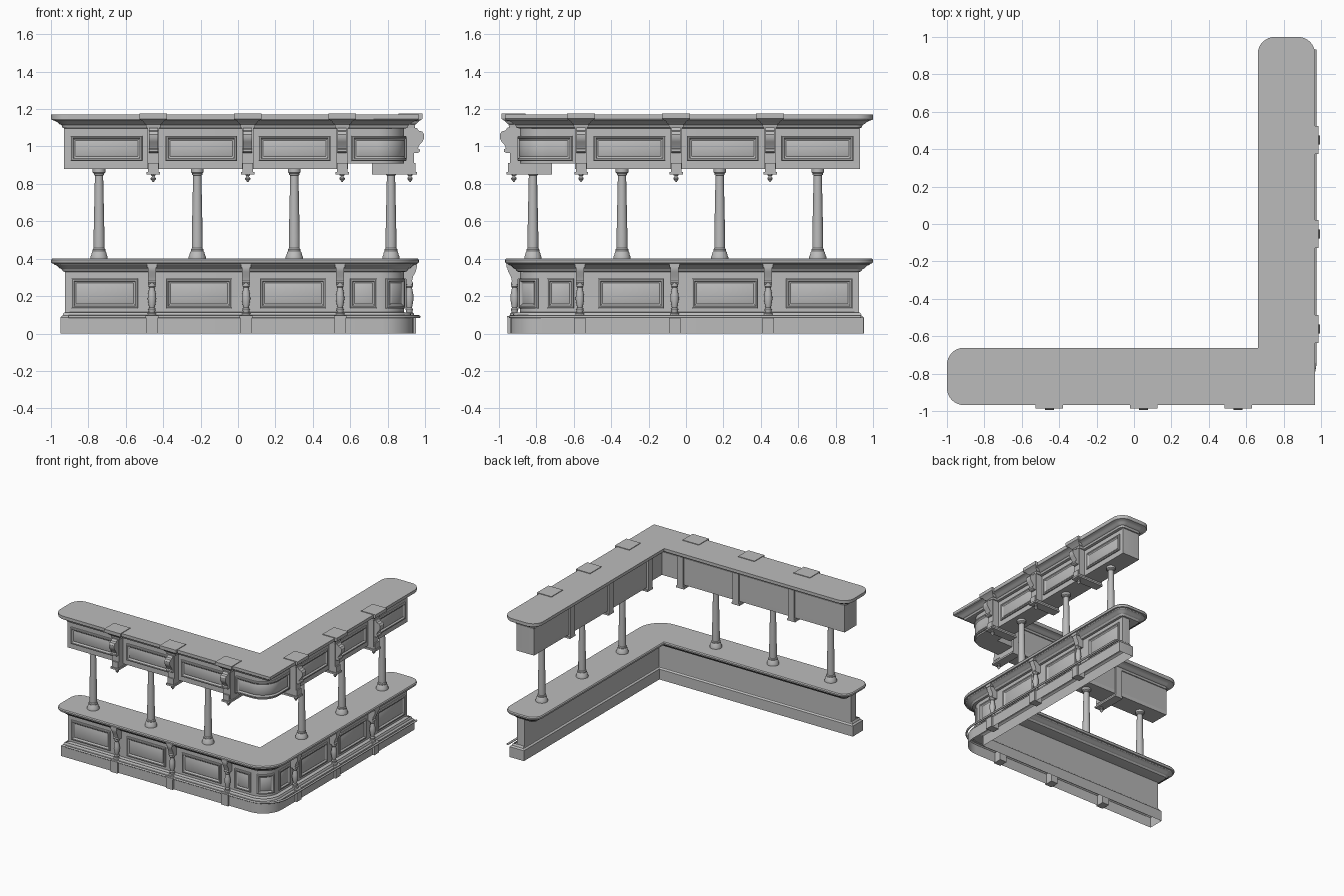
import bpy, bmesh, math
from mathutils import Matrix, Vector

cube = bpy.data.objects.get("Cube")
if cube:
    bpy.data.objects.remove(cube)

grey = bpy.data.materials.new("plain grey")
grey.use_nodes = True
grey.diffuse_color = (0.5, 0.5, 0.5, 1)
grey.node_tree.nodes["Principled BSDF"].inputs["Base Color"].default_value = (0.5, 0.5, 0.5, 1)

# Face plane of both cabinets, and the radius of their rounded outer corner
FACE, RAD = 0.888, 0.14
CENTRE = FACE - RAD
HALF_ARC = RAD * math.pi / 4
RIGHT_WING = Matrix.Rotation(math.pi / 2, 4, "Z")


def finish(name, bm):
    bmesh.ops.recalc_face_normals(bm, faces=bm.faces)
    mesh = bpy.data.meshes.new(name)
    bm.to_mesh(mesh)
    bm.free()
    mesh.materials.append(grey)
    for p in mesh.polygons:
        p.use_smooth = True
    mesh.set_sharp_from_angle(angle=math.radians(30))
    obj = bpy.data.objects.new(name, mesh)
    bpy.context.collection.objects.link(obj)
    return obj


def loft(name, rings, caps=True):
    """Skin a stack of closed rings that have equal point counts."""
    bm = bmesh.new()
    loops = [[bm.verts.new(p) for p in ring] for ring in rings]
    n = len(loops[0])
    for a, b in zip(loops, loops[1:]):
        for k in range(n):
            bm.faces.new((a[k], a[(k + 1) % n], b[(k + 1) % n], b[k]))
    if caps:
        bm.faces.new(loops[0])
        bm.faces.new(loops[-1])
    return finish(name, bm)


def l_outline(outer, inner, end, z, corner, end_r, steps=8):
    """L-shaped ring with filleted corners."""
    small = 0.0005
    pts = [(-end, -outer, end_r), (outer, -outer, corner), (outer, end, end_r),
           (inner, end, end_r), (inner, -inner, small), (-end, -inner, end_r)]
    ring = []
    for k, (x, y, r) in enumerate(pts):
        p, r = Vector((x, y)), max(r, small)
        d1 = (Vector(pts[k - 1][:2]) - p).normalized()
        d2 = (Vector(pts[(k + 1) % 6][:2]) - p).normalized()
        c = p + r * (d1 + d2)
        for j in range(steps + 1):
            a = j / steps * math.pi / 2
            q = c - r * (d2 * math.cos(a) + d1 * math.sin(a))
            ring.append((q.x, q.y, z))
    return ring


def l_solid(name, outer, inner, end, profile, corner=0, end_r=0, caps=True):
    """Profile is a list of (inward offset, height)."""
    return loft(name, [l_outline(outer - d, inner + d, end - d, z,
                                 max(corner - d, 0), max(end_r - d, 0)) for d, z in profile], caps)


def lathe(name, profile, x, y, segs=20):
    return loft(name, [[(x + r * math.cos(math.tau * k / segs), y + r * math.sin(math.tau * k / segs), z)
                        for k in range(segs)] for r, z in profile])


def extrude(name, profile, x, half):
    """Side profile of (projection, height) given a width along x."""
    return loft(name, [[(x + s * half, -p, z) for p, z in profile] for s in (-1, 1)])


def block(name, x, half, p0, p1, z0, z1):
    return extrude(name, [(p0, z0), (p1, z0), (p1, z1), (p0, z1)], x, half)


def on_face(s, z, depth):
    """Point on the cabinet face; s runs along it from the corner's middle."""
    if abs(s) <= HALF_ARC:
        a = s / RAD - math.pi / 4
        return (CENTRE + (RAD + depth) * math.cos(a), -CENTRE + (RAD + depth) * math.sin(a), z)
    if s < 0:
        return (CENTRE + s + HALF_ARC, -FACE - depth, z)
    return (FACE + depth, -CENTRE + s - HALF_ARC, z)


def along(x):
    return x - CENTRE - HALF_ARC


def panel(name, s0, s1, z0, z1, cols=1):
    """Moulded frame around a slightly raised field."""
    bm = bmesh.new()
    loops = []
    for inset, depth in [(0, 0), (0, .009), (.006, .013), (.013, .012), (.019, .004),
                         (.024, .002), (.030, .005)]:
        xs = [s0 + inset + (s1 - s0 - 2 * inset) * k / cols for k in range(cols + 1)]
        loops.append([bm.verts.new(on_face(s, z0 + inset, depth)) for s in xs] +
                     [bm.verts.new(on_face(s, z1 - inset, depth)) for s in reversed(xs)])
    n = len(loops[0])
    for a, b in zip(loops, loops[1:]):
        for k in range(n):
            bm.faces.new((a[k], a[(k + 1) % n], b[(k + 1) % n], b[k]))
    last = loops[-1]
    for k in range(cols):
        bm.faces.new((last[k], last[k + 1], last[n - 2 - k], last[n - 1 - k]))
    finish(name, bm)


# Lower counter: hollow plinth and thin body under a wide worktop
l_solid("counter_plinth", .938, .808, .95,
        [(0, 0), (0, .085), (.006, .092), (.012, .095), (.014, .105), (.02, .112)], .17, caps=False)
l_solid("counter_body", FACE, .82, .925, [(0, .10), (0, .345)], RAD, caps=False)
l_solid("counter_skirting", .918, .82, .93, [(0, .095), (.003, .106), (.03, .114)], .16)
l_solid("counter_top", .968, .662, 1.0,
        [(.079, .328), (.065, .332), (.056, .345), (.044, .35), (.034, .362), (.018, .368), (.014, .374),
         (.004, .376), (0, .383), (0, .392), (.006, .40)], .2, .09)

# Upper canopy: fascia, deeper wing bottoms, cornice
l_solid("canopy_fascia", FACE, .73, .93, [(0, .91), (0, 1.12)], RAD)
for middle, wing in ((-.175, Matrix()), (.175, RIGHT_WING)):
    box = block("canopy_wing_bottom", middle, .755, .73, FACE, .88, .912)
    box.matrix_world = wing
l_solid("canopy_cornice", .968, .662, 1.0,
        [(.079, 1.095), (.062, 1.10), (.056, 1.115), (.044, 1.12), (.035, 1.13), (.018, 1.138),
         (.004, 1.142), (0, 1.148), (0, 1.17)], 0, .09)

# Panels on both wings and around the corner
for side in (-1, 1):
    for names, z0, z1, spans in (
            ("canopy_panel", .922, 1.057, [(-.895, -.51), (-.388, -.005), (.11, .495)]),
            ("counter_panel", .135, .295, [(-.89, -.535), (-.386, -.033), (.117, .47), (.598, .742)])):
        for a, b in spans:
            s = sorted((side * -along(a), side * -along(b)))
            panel(names, s[0], s[1], z0, z1)
panel("counter_corner_panel", -.068, .068, .135, .295, 10)
panel("canopy_corner_panel", along(.607), -along(.607), .922, 1.057, 32)


def column(x):
    return [lathe("column", [(.046, .398), (.046, .41), (.042, .418), (.038, .435), (.034, .44), (.034, .45),
                             (.029, .456), (.029, .52), (.022, .845), (.027, .848), (.027, .855),
                             (.034, .862), (.034, .885)], x, -.818, 24)]


def counter_bracket(x):
    return [
        block("plinth_block", x, .031, .88, .953, 0, .09),
        block("plinth_block_cap", x, .034, .88, .956, .085, .095),
        lathe("baluster", [(.024, .09), (.024, .108), (.016, .113), (.020, .13), (.014, .138), (.017, .15),
                           (.023, .185), (.021, .21), (.014, .245), (.019, .252), (.019, .27)], x, -.916),
        extrude("counter_corbel", [(.88, .375), (.953, .375), (.955, .35), (.95, .33), (.936, .305),
                                   (.93, .28), (.936, .272), (.93, .263), (.88, .263)], x, .021),
        block("corbel_cap", x, .027, .88, .958, .352, .375)]


def canopy_bracket(x):
    rings = [[(x - w, -.857, z), (x + w, -.857, z), (x + w, -p, z), (x - w, -p, z)]
             for w, p, z in [(.038, .945, 1.10), (.040, .948, 1.118), (.048, .955, 1.122),
                             (.056, .968, 1.136), (.070, .978, 1.142), (.074, .987, 1.148), (.074, .987, 1.175)]]
    return [
        loft("bracket_cap", rings),
        block("bracket_board", x, .031, .87, .94, .88, 1.11),
        block("bracket_back_post", x, .028, .716, .74, .86, 1.11),
        block("bracket_beam", x, .028, .724, .95, .86, .912),
        block("bracket_beam_lip", x, .036, .716, .958, .85, .864),
        extrude("canopy_corbel", [(.92, 1.10), (.955, 1.10), (.965, 1.085), (.985, 1.08), (.995, 1.065),
                                  (.995, 1.045), (.985, 1.025), (.97, 1.008), (.962, .99), (.972, .985),
                                  (.972, .972), (.96, .965), (.92, .965)], x, .024),
        lathe("pendant_finial", [(.013, .852), (.013, .845), (.007, .842), (.008, .838), (.014, .832),
                                 (.014, .825), (.008, .818), (.003, .81)], x, -.92, 12)]


# Repeat columns and brackets along the front wing, then the right wing
layout = ((column, (-.743, -.218, .301), (-.342, .18, .704)),
          (counter_bracket, (-.46, .043, .546), (-.567, -.061, .439)),
          (canopy_bracket, (-.453, .052, .557), (-.561, -.053, .449)))
for make, front, right in layout:
    for t in front:
        make(t)
    for t in right:
        for obj in make(t):
            obj.matrix_world = RIGHT_WING

# Foot rail wrapping the outer corner
curve = bpy.data.curves.new("foot_rail", "CURVE")
curve.dimensions = "3D"
curve.bevel_depth = .008
curve.bevel_resolution = 2
curve.use_fill_caps = True
end = along(-.92)
stops = [end] + [HALF_ARC * (k / 6 - 1) for k in range(13)] + [-end]
spline = curve.splines.new("POLY")
spline.points.add(len(stops) - 1)
for pt, s in zip(spline.points, stops):
    x, y, z = on_face(s, .09, .066)
    pt.co = (x + .014, y + .014, z, 1)
curve.materials.append(grey)
bpy.context.collection.objects.link(bpy.data.objects.new("foot_rail", curve))
